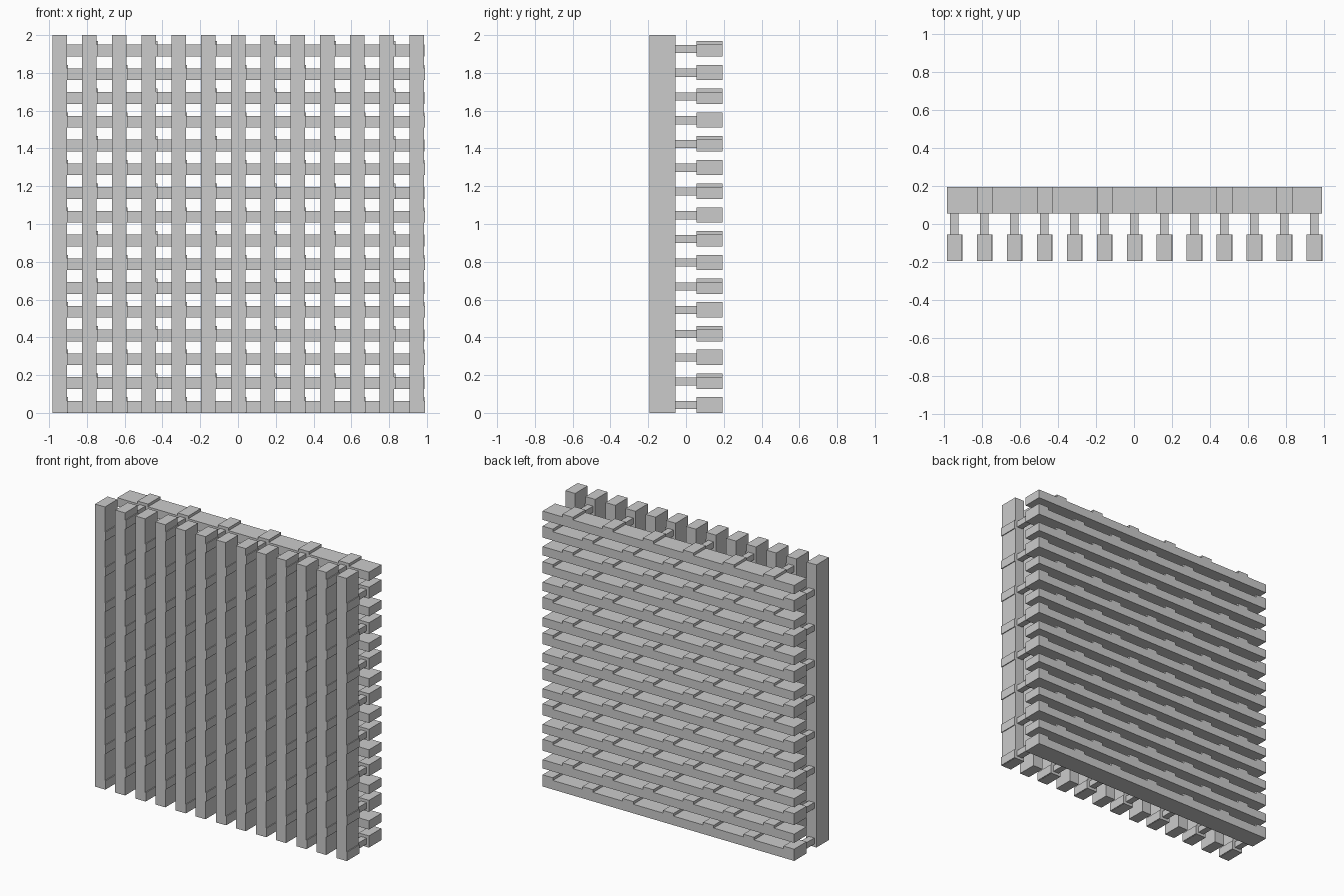
import bpy, bmesh
from mathutils import Vector

if "Cube" in bpy.data.objects:
    bpy.data.objects.remove(bpy.data.objects["Cube"])

COLS, ROWS = 13, 16
X0, PITCH_X, SLAT_W = -0.983, 0.1575, 0.077
Z0, PITCH_Z, RAIL_H = 0.002, 0.1257, 0.062
Y_OUT, Y_IN = 0.194, 0.055          # outer and inner faces of both layers


def joined(r, c):
    """Pegs and thickened joints sit on a checkerboard of crossings."""
    return (r + c) % 2 == 0


def make(name, bm):
    bmesh.ops.recalc_face_normals(bm, faces=bm.faces)
    me = bpy.data.meshes.new(name)
    bm.to_mesh(me)
    bm.free()
    bpy.context.collection.objects.link(bpy.data.objects.new(name, me))


def extrude_profile(name, pts, y0, y1):
    """Extrude an (x, z) outline from y0 to y1."""
    bm = bmesh.new()
    face = bm.faces.new([bm.verts.new((x, y0, z)) for x, z in pts])
    out = bmesh.ops.extrude_face_region(bm, geom=[face])
    verts = [g for g in out["geom"] if isinstance(g, bmesh.types.BMVert)]
    bmesh.ops.translate(bm, verts=verts, vec=Vector((0, y1 - y0, 0)))
    make(name, bm)


# Front upright slats, slightly wider on the right at each joint
for c in range(COLS):
    x = X0 + c * PITCH_X
    r_edge, wide = x + SLAT_W, x + SLAT_W + 0.006
    pts = [(x, 2), (x, 0), (r_edge, 0)]
    for r in range(ROWS):
        if joined(r, c):
            za = Z0 + r * PITCH_Z
            zb = za + RAIL_H
            pts += [(r_edge, za), (wide, za), (wide, zb), (r_edge, zb)]
    pts.append((r_edge, 2))
    extrude_profile(f"upright_slat_{c + 1}", pts, -Y_OUT, -Y_IN)

# Rear horizontal slats with a raised step on top at each joint
x_end = X0 + (COLS - 1) * PITCH_X + SLAT_W + 0.003
for r in range(ROWS):
    z = Z0 + r * PITCH_Z if r else 0.0
    top = Z0 + r * PITCH_Z + RAIL_H
    high = top + 0.019
    pts = [(x_end, z), (X0, z)]
    for c in range(COLS):
        xa = X0 + c * PITCH_X
        xb = min(xa + 0.083, x_end)
        if joined(r, c):
            if c > 0:
                pts.append((xa, top))
            pts += [(xa, high), (xb, high)]
            if c < COLS - 1:
                pts.append((xb, top))
        elif c in (0, COLS - 1):
            pts.append((X0 if c == 0 else x_end, top))
    extrude_profile(f"cross_slat_{r + 1}", pts, Y_IN, Y_OUT)

# Small square pegs bridging the two layers
for r in range(ROWS):
    bm = bmesh.new()
    for c in range(COLS):
        if joined(r, c):
            cube = bmesh.ops.create_cube(bm, size=1)["verts"]
            bmesh.ops.scale(bm, verts=cube, vec=(0.044, 2 * Y_IN, 0.043))
            bmesh.ops.translate(bm, verts=cube, vec=(
                X0 + c * PITCH_X + 0.039, 0, Z0 + r * PITCH_Z + 0.039))
    make(f"peg_row_{r + 1}", bm)
